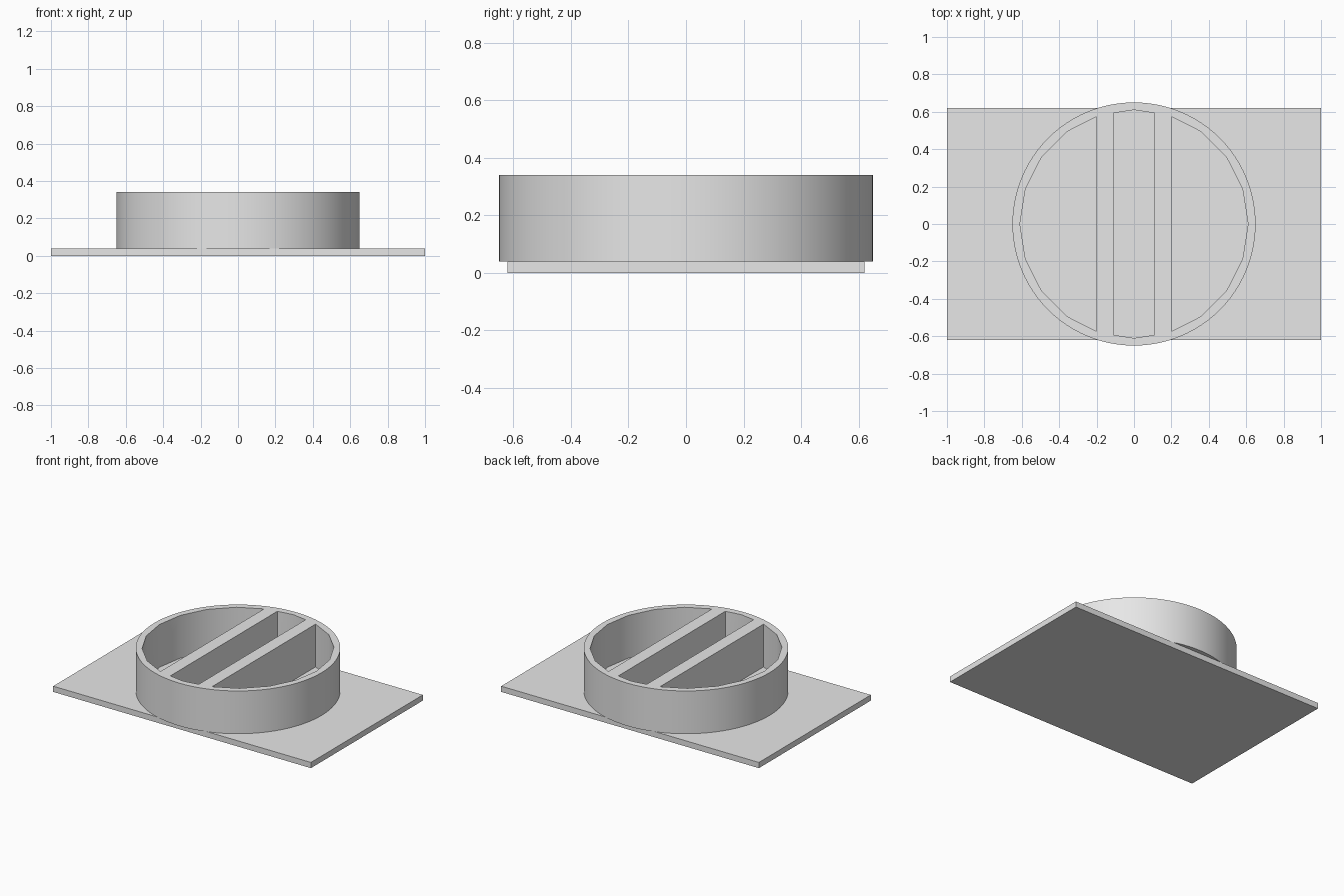
import bpy
import bmesh
from mathutils import Vector

PLATE_TOP, RIM_TOP = 0.04, 0.34
OUTER_R, INNER_R = 0.65, 0.61
BAR_IN, BAR_OUT = 0.11, 0.20

cube = bpy.data.objects.get("Cube")
if cube:
    bpy.data.objects.remove(cube, do_unlink=True)

grey = bpy.data.materials.new("plain grey")
grey.use_nodes = True
colour = (0.8, 0.8, 0.8, 1)
grey.diffuse_color = colour
grey.node_tree.nodes["Principled BSDF"].inputs["Base Color"].default_value = colour


def add_object(name, bm):
    bmesh.ops.recalc_face_normals(bm, faces=bm.faces)
    mesh = bpy.data.meshes.new(name)
    bm.to_mesh(mesh)
    bm.free()
    mesh.materials.append(grey)
    obj = bpy.data.objects.new(name, mesh)
    bpy.context.collection.objects.link(obj)
    return obj


def disc_prism(name, radius, sides, z0, z1, x0=-2, x1=2):
    """Upright prism on a regular polygon, trimmed to x0 < x < x1."""
    bm = bmesh.new()
    bmesh.ops.create_circle(bm, cap_ends=True, radius=radius, segments=sides)
    for x, side in ((x0, -1), (x1, 1)):
        geom = bm.verts[:] + bm.edges[:] + bm.faces[:]
        bmesh.ops.bisect_plane(bm, geom=geom, plane_co=(x, 0, 0),
                               plane_no=(side, 0, 0), clear_outer=True)
    bmesh.ops.translate(bm, verts=bm.verts, vec=(0, 0, z0))
    out = bmesh.ops.extrude_face_region(bm, geom=bm.faces[:])
    top = [v for v in out["geom"] if isinstance(v, bmesh.types.BMVert)]
    bmesh.ops.translate(bm, verts=top, vec=Vector((0, 0, z1 - z0)))
    return add_object(name, bm)


# Rectangular base plate
bm = bmesh.new()
bmesh.ops.create_cube(bm, size=1)
bmesh.ops.scale(bm, verts=bm.verts, vec=(2, 1.24, PLATE_TOP))
bmesh.ops.translate(bm, verts=bm.verts, vec=(0, 0, PLATE_TOP / 2))
add_object("base_plate", bm)

# Round rim with two cross bars, left by cutting three pockets
rim = disc_prism("rim_with_bars", OUTER_R, 96, PLATE_TOP, RIM_TOP)
bpy.context.view_layer.objects.active = rim
for x0, x1 in ((-2, -BAR_OUT), (-BAR_IN, BAR_IN), (BAR_OUT, 2)):
    cutter = disc_prism("pocket_cutter", INNER_R, 20, -0.1, RIM_TOP + 0.1, x0, x1)
    cutter.hide_render = True
    cut = rim.modifiers.new("pocket", "BOOLEAN")
    cut.operation = "DIFFERENCE"
    cut.solver = "EXACT"
    cut.object = cutter
    bpy.ops.object.modifier_apply(modifier=cut.name)
    bpy.data.objects.remove(cutter, do_unlink=True)

# Smooth the round walls, keep the edges sharp
bpy.ops.object.select_all(action="DESELECT")
rim.select_set(True)
bpy.ops.object.shade_smooth_by_angle()
